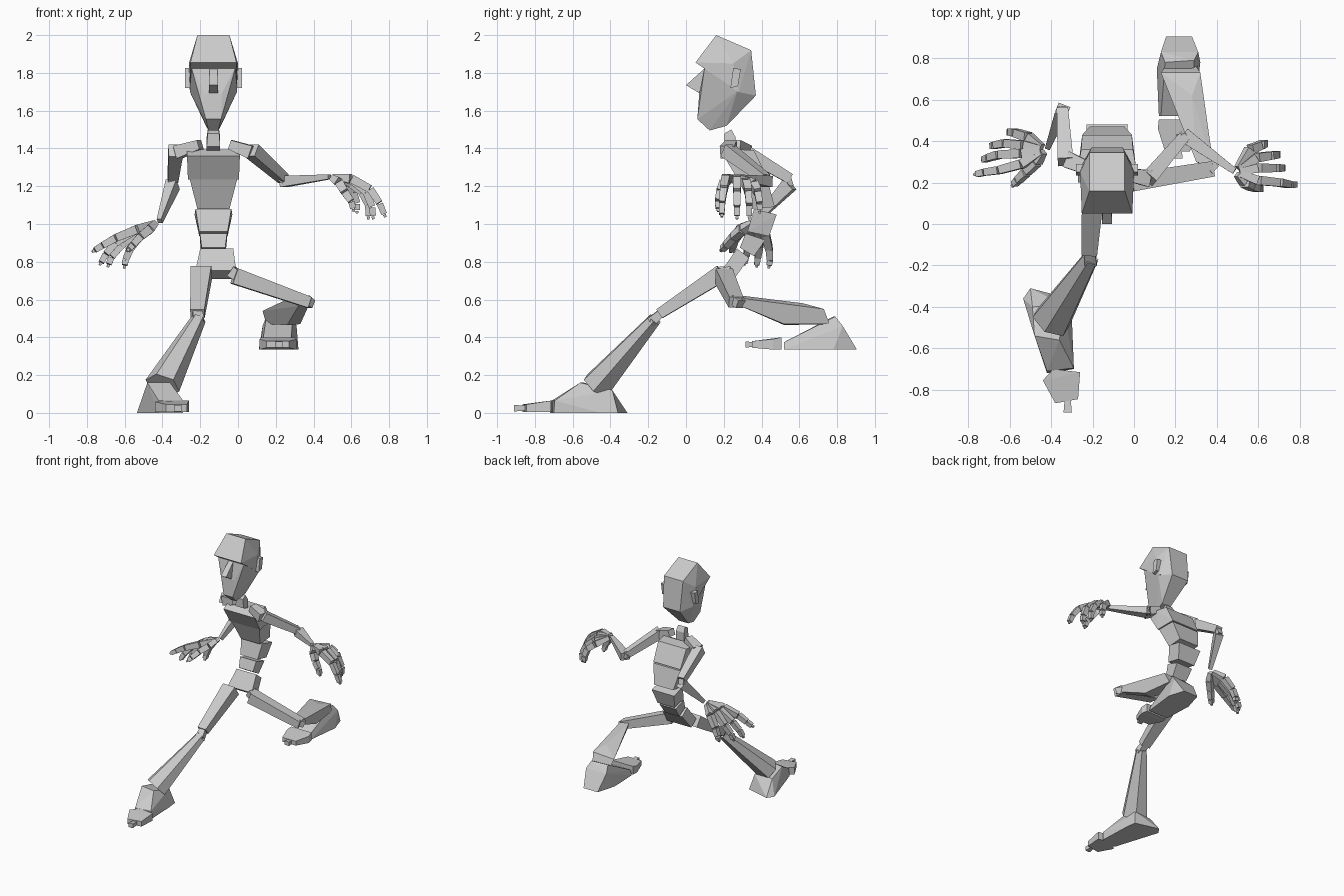
import bpy, bmesh
from math import cos, sin, pi
from mathutils import Vector as V

CX = -0.13  # centre line of the head and torso


def hull(name, pts):
    bm = bmesh.new()
    for p in pts:
        bm.verts.new(p)
    res = bmesh.ops.convex_hull(bm, input=bm.verts)
    loose = [v for v in bm.verts if not v.link_faces]
    bmesh.ops.delete(bm, geom=loose, context='VERTS')
    bmesh.ops.dissolve_limit(bm, angle_limit=0.06, verts=bm.verts, edges=bm.edges)
    bmesh.ops.recalc_face_normals(bm, faces=bm.faces)
    me = bpy.data.meshes.new(name)
    bm.to_mesh(me)
    bm.free()
    ob = bpy.data.objects.new(name, me)
    bpy.context.collection.objects.link(ob)
    return ob


def mirrored(name, pts):
    """pts are (half width, y, z) about the centre line"""
    return hull(name, [(CX + s * w, y, z) for w, y, z in pts for s in (-1, 1)])


def bone(name, a, b, sa, sb, up=(0, 0, 1), sides=4, gap=0.0):
    """tapered bar from a to b; sa and sb are (width, thickness) at the ends"""
    a, b = V(a), V(b)
    d = (b - a).normalized()
    a, b = a + d * gap, b - d * gap
    side = d.cross(V(up)).normalized()
    u = side.cross(d)
    k = 0.7071 if sides == 4 else 0.5
    pts = []
    for c, (w, t) in ((a, sa), (b, sb)):
        for i in range(sides):
            ang = 2 * pi * i / sides + pi / sides
            pts.append(c + side * cos(ang) * w * k + u * sin(ang) * t * k)
    return hull(name, pts)


# Head: cranium, face, nose, ears
mirrored("cranium", [(.085, .16, 2.0), (.085, .345, 1.92), (.075, .37, 1.68),
                     (.122, .05, 1.855), (.115, .10, 1.835), (.13, .25, 1.85), (.125, .28, 1.70)])
mirrored("face", [(.12, .10, 1.84), (.13, .25, 1.84), (.125, .27, 1.70), (.045, .07, 1.69),
                  (.04, .06, 1.555), (.026, .125, 1.495), (.04, .215, 1.52), (.075, .37, 1.68)])
mirrored("nose", [(.02, .10, 1.825), (.024, .0, 1.735), (.024, .075, 1.69), (.022, .12, 1.70)])
for s, label in ((1, "left"), (-1, "right")):
    hull(label + "_ear", [(CX + s * x, y + dy, z) for x in (.115, .15)
                          for y, z, dy in ((.235, 1.72, 0), (.275, 1.73, 0), (.25, 1.825, 0), (.29, 1.82, 0))])

# Neck and torso blocks
mirrored("neck", [(.03, .205, 1.48), (.03, .24, 1.50), (.036, .262, 1.46),
                  (.036, .205, 1.41), (.036, .26, 1.39)])
mirrored("upper_chest", [(.14, .27, 1.395), (.14, .2, 1.36), (.135, .275, 1.235),
                         (.12, .43, 1.25), (.125, .36, 1.39)])
mirrored("lower_chest", [(.125, .28, 1.235), (.12, .43, 1.24), (.085, .345, 1.08), (.085, .47, 1.09)])
mirrored("upper_abdomen", [(.095, .36, 1.08), (.1, .48, 1.05), (.075, .325, .96), (.075, .44, .935)])
mirrored("lower_abdomen", [(.072, .315, .95), (.072, .42, .915), (.062, .285, .875), (.062, .36, .83)])
hull("pelvis", [(x, y, z) for xs, y, z in (((-.20, -.025), .27, .87), ((-.20, -.025), .335, .82),
                                           ((-.225, -.01), .19, .755), ((-.225, -.01), .255, .71)) for x in xs])

# Arms
bone("left_clavicle", (-.04, .24, 1.42), (.07, .22, 1.38), (.06, .05), (.08, .07))
bone("left_upper_arm", (.07, .22, 1.39), (.24, .42, 1.24), (.075, .07), (.055, .05))
bone("left_elbow", (.22, .41, 1.25), (.27, .42, 1.22), (.05, .05), (.04, .04))
bone("left_forearm", (.24, .43, 1.225), (.485, .255, 1.25), (.07, .06), (.03, .025))
bone("right_clavicle", (-.2, .26, 1.42), (-.32, .31, 1.38), (.06, .05), (.08, .07))
bone("right_upper_arm", (-.33, .3, 1.39), (-.345, .55, 1.24), (.075, .075), (.055, .055))
bone("right_elbow", (-.345, .53, 1.25), (-.35, .55, 1.2), (.05, .05), (.04, .04), up=(1, 0, 0))
bone("right_forearm", (-.345, .55, 1.21), (-.415, .37, 1.015), (.06, .075), (.025, .03))

# Hands: each finger is a chain of tapered blocks ending in a small tip
hands = {
    "left": ((.49, .25, 1.25), {
        "index": [(.60, .21, 1.24), (.70, .2, 1.185), (.75, .19, 1.11), (.775, .19, 1.05)],
        "middle": [(.60, .27, 1.235), (.68, .27, 1.17), (.71, .27, 1.09), (.715, .27, 1.04)],
        "ring": [(.59, .32, 1.22), (.655, .33, 1.17), (.69, .335, 1.1), (.69, .335, 1.04)],
        "little": [(.56, .36, 1.21), (.61, .38, 1.17), (.63, .39, 1.11), (.63, .39, 1.07)],
        "thumb": [(.535, .2, 1.22), (.565, .18, 1.17), (.60, .17, 1.12), (.61, .17, 1.08)]}),
    "right": ((-.43, .36, 1.01), {
        "index": [(-.54, .29, .97), (-.65, .26, .925), (-.72, .25, .885), (-.76, .24, .86)],
        "middle": [(-.54, .34, .97), (-.65, .335, .9), (-.70, .32, .84), (-.725, .31, .795)],
        "ring": [(-.53, .38, .965), (-.62, .39, .885), (-.67, .38, .825), (-.685, .375, .785)],
        "little": [(-.51, .42, .95), (-.57, .44, .87), (-.595, .445, .81), (-.60, .44, .78)],
        "thumb": [(-.47, .30, .97), (-.52, .25, .93), (-.56, .21, .885), (-.58, .19, .865)]}),
}
for label, (wrist, fingers) in hands.items():
    for finger, path in fingers.items():
        pts = [V(wrist).lerp(V(path[0]), .15)] + [V(p) for p in path]
        for i in range(4):
            w = .052 - .006 * i
            start = (.03, .03) if i == 0 else (w, w * .95)
            bone(f"{label}_{finger}_{i + 1}", pts[i], pts[i + 1], start, (w * .9, w * .85),
                 up=(0, 1, 0), gap=.003)
        d = (pts[4] - pts[3]).normalized()
        bone(f"{label}_{finger}_tip", pts[4], pts[4] + d * .015, (.018, .018), (.012, .012), up=(0, 1, 0))

# Right leg, stretched forward
bone("right_thigh", (-.195, .19, .74), (-.215, -.14, .525), (.11, .09), (.075, .055))
bone("right_knee", (-.215, -.13, .53), (-.21, -.19, .48), (.05, .04), (.06, .05))
bone("right_shin", (-.21, -.165, .495), (-.4, -.47, .145), (.085, .075), (.2, .17), sides=6)
hull("right_foot", [(-.535, -.36, 0), (-.50, -.31, 0), (-.31, -.36, 0), (-.30, -.45, 0),
                    (-.49, -.40, .12), (-.34, -.39, .12), (-.48, -.54, .16), (-.36, -.56, .16),
                    (-.42, -.72, .0), (-.29, -.70, .0), (-.42, -.71, .065), (-.29, -.695, .065)])
hull("right_toe", [(x, y, z) for x, y, h in ((-.39, -.70, .065), (-.26, -.715, .065), (-.44, -.755, .06),
                                             (-.27, -.845, .045), (-.38, -.865, .045)) for z in (.005, h)])
bone("right_toe_tip", (-.32, -.85, .025), (-.32, -.91, .025), (.03, .025), (.04, .035))

# Left leg, bent behind
bone("left_hip", (-.035, .21, .75), (.01, .2, .715), (.06, .06), (.05, .05))
bone("left_thigh", (-.02, .2, .725), (.375, .265, .585), (.09, .085), (.075, .06))
bone("left_knee", (.35, .26, .6), (.385, .29, .575), (.06, .05), (.05, .045))
hull("left_shin", [(.30, .30, .62), (.385, .27, .61), (.375, .28, .57), (.32, .29, .565),
                   (.13, .73, .54), (.32, .73, .55), (.26, .52, .465), (.33, .52, .47),
                   (.15, .76, .47), (.30, .76, .47), (.28, .62, .58)])
hull("left_foot", [(.15, .78, .51), (.29, .79, .51), (.13, .83, .46), (.31, .83, .46),
                   (.155, .905, .335), (.28, .905, .335), (.11, .75, .335), (.32, .78, .335),
                   (.12, .52, .335), (.29, .52, .335), (.13, .52, .375), (.28, .52, .375)])
hull("left_toe", [(x, y, z) for xs, y, zs in (((.12, .30), .505, (.335, .40)), ((.115, .31), .46, (.335, .39)),
                                              ((.15, .27), .35, (.345, .38))) for x in xs for z in zs])
bone("left_toe_tip", (.215, .36, .362), (.215, .315, .362), (.03, .025), (.04, .032))
